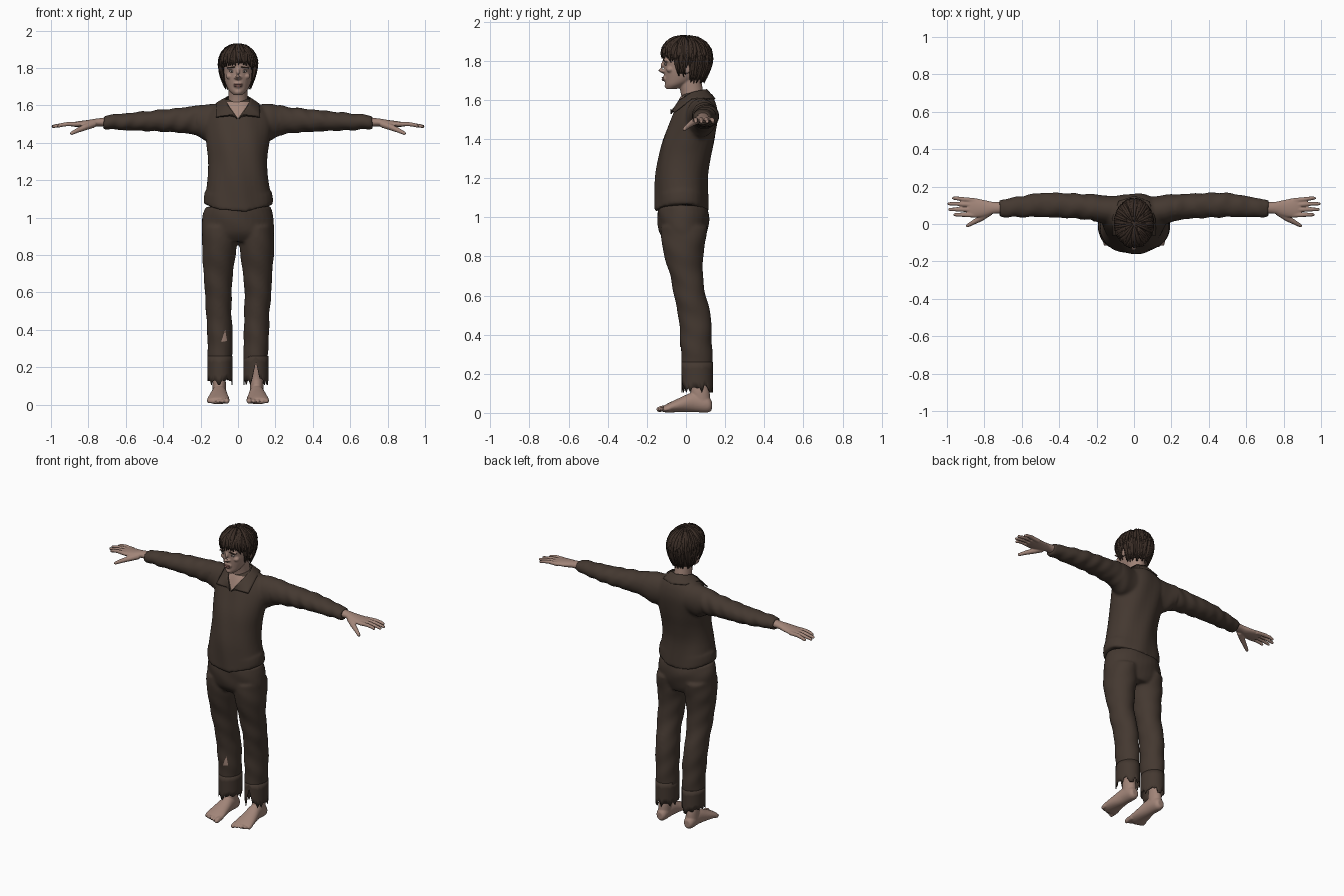
import bpy, bmesh, math, random
from mathutils import Vector, Matrix

random.seed(4)
cube = bpy.data.objects.get("Cube")
if cube:
    bpy.data.objects.remove(cube)


def material(name, colour):
    mat = bpy.data.materials.new(name)
    mat.use_nodes = True
    mat.diffuse_color = (*colour, 1)
    mat.node_tree.nodes["Principled BSDF"].inputs["Base Color"].default_value = (*colour, 1)
    return mat


CLOTH = material("dark brown cloth", (.058, .040, .030))
SKIN = material("skin", (.36, .235, .19))
HAIR = material("dark brown hair", (.042, .026, .019))
LIPS = material("lips", (.27, .13, .11))
WHITE = material("eye white", (.42, .37, .34))
IRIS = material("iris", (.03, .022, .018))


def skin_rings(bm, rows, caps=True):
    """Bridge a list of vertex rings with quads."""
    n = len(rows[0])
    for a, b in zip(rows, rows[1:]):
        for i in range(n):
            j = (i + 1) % n
            bm.faces.new((a[i], a[j], b[j], b[i]))
    if caps:
        bm.faces.new(rows[0])
        bm.faces.new(rows[-1])


def catmull(p, q, r, s, t):
    return [.5 * (2 * b + (c - a) * t + (2 * a - 5 * b + 4 * c - d) * t * t
                  + (3 * b - a - 3 * c + d) * t ** 3) for a, b, c, d in zip(p, q, r, s)]


def add_loft(bm, axis, rings, side=1, n=32, steps=4):
    """Rings are (position, low u, high u, low v, high v) along an axis."""
    last = len(rings) - 1
    smooth = [catmull(rings[max(k - 1, 0)], rings[k], rings[k + 1], rings[min(k + 2, last)], s / steps)
              for k in range(last) for s in range(steps)] + [rings[-1]]
    rows = []
    for pos, ul, uh, vl, vh in smooth:
        row = []
        for i in range(n):
            a = math.tau * i / n
            u = (ul + uh) / 2 + (uh - ul) / 2 * math.cos(a)
            v = (vl + vh) / 2 + (vh - vl) / 2 * math.sin(a)
            x, y, z = {"x": (pos, u, v), "y": (u, pos, v), "z": (u, v, pos)}[axis]
            row.append(bm.verts.new((x * side, y, z)))
        rows.append(row)
    skin_rings(bm, rows)


def add_tube(bm, points, radii, side=1, n=8):
    """Tapered round tube along a path."""
    pts = [Vector((p[0] * side, p[1], p[2])) for p in points]
    rows = []
    for k, (p, r) in enumerate(zip(pts, radii)):
        d = pts[min(k + 1, len(pts) - 1)] - pts[max(k - 1, 0)]
        rot = d.to_track_quat("Z", "Y")
        rows.append([bm.verts.new(p + rot @ Vector((r * math.cos(math.tau * i / n),
                                                    r * math.sin(math.tau * i / n), 0)))
                     for i in range(n)])
    skin_rings(bm, rows)


def add_ball(bm, centre, size, tilt=0):
    m = Matrix.Translation(centre) @ Matrix.Rotation(tilt, 4, "Y") @ Matrix.Diagonal((*size, 1))
    bmesh.ops.create_uvsphere(bm, u_segments=16, v_segments=10, radius=1, matrix=m)


def finish(name, bm, mat, voxel=0, relax=4, thick=0, smooth=True):
    """Turn a bmesh into an object, optionally fused into one skin."""
    bmesh.ops.recalc_face_normals(bm, faces=bm.faces)
    mesh = bpy.data.meshes.new(name)
    bm.to_mesh(mesh)
    bm.free()
    obj = bpy.data.objects.new(name, mesh)
    bpy.context.scene.collection.objects.link(obj)
    if voxel:
        fuse = obj.modifiers.new("fuse", "REMESH")
        fuse.mode, fuse.voxel_size = "VOXEL", voxel
        soften = obj.modifiers.new("soften", "SMOOTH")
        soften.factor, soften.iterations = .5, relax
    if thick:
        obj.modifiers.new("thickness", "SOLIDIFY").thickness = thick
    if voxel or thick:
        bpy.context.view_layer.update()
        baked = bpy.data.meshes.new_from_object(obj.evaluated_get(bpy.context.evaluated_depsgraph_get()))
        obj.modifiers.clear()
        obj.data = baked
    obj.data.materials.clear()
    obj.data.materials.append(mat)
    if smooth:
        obj.data.shade_smooth()
    return obj


def fold(obj, rule):
    """Push the cloth along its normals to make soft folds."""
    moves = [v.normal * rule(v.co) for v in obj.data.vertices]
    for v, move in zip(obj.data.vertices, moves):
        v.co += move
    obj.data.update()
    bpy.context.view_layer.update()


# Shirt: torso and sleeves fused, with a dipping hem
bm = bmesh.new()
add_loft(bm, "z", [(1.03, -.185, .185, -.162, .118), (1.07, -.185, .185, -.16, .115),
                   (1.2, -.162, .162, -.157, .11), (1.3, -.158, .158, -.142, .125),
                   (1.4, -.17, .17, -.118, .148), (1.5, -.18, .18, -.078, .163),
                   (1.56, -.16, .16, -.052, .158), (1.605, -.115, .115, -.03, .14),
                   (1.635, -.07, .07, -.01, .11)])
for v in bm.verts:
    if v.co.z < 1.12:
        v.co.z += .04 * (v.co.x / .18) ** 2
for side in (1, -1):
    add_loft(bm, "x", [(.06, .0, .145, 1.42, 1.605), (.16, .0, .155, 1.405, 1.607),
                       (.21, .015, .158, 1.435, 1.602), (.3, .028, .162, 1.452, 1.588),
                       (.48, .036, .168, 1.462, 1.57), (.6, .036, .15, 1.466, 1.558),
                       (.72, .036, .128, 1.474, 1.546)], side)
shirt = finish("shirt", bm, CLOTH, .009, 5)
fold(shirt, lambda c: .003 * math.sin(70 * abs(c.x) + 40 * c.z) * math.sin(25 * c.y + 9 * c.x)
     if abs(c.x) > .22 else .0025 * math.sin(45 * c.x + 12 * c.z))

# Trousers: hips and legs fused
bm = bmesh.new()
add_loft(bm, "z", [(.87, -.17, .17, -.1, .085), (.92, -.193, .193, -.135, .107),
                   (1, -.19, .19, -.147, .12), (1.06, -.172, .172, -.145, .108)])
LEG = [(.23, .03, .16, -.022, .136), (.4, .03, .166, -.03, .132), (.5, .034, .17, -.042, .126),
       (.6, .034, .178, -.06, .102), (.7, .026, .184, -.082, .086), (.8, .014, .19, -.11, .088),
       (.87, .004, .194, -.124, .1), (.95, .005, .188, -.13, .11)]
for side in (1, -1):
    add_loft(bm, "z", LEG, side)
trousers = finish("trousers", bm, CLOTH, .009, 4)
fold(trousers, lambda c: .0025 * math.sin(38 * c.z + 30 * c.x) * math.sin(22 * c.y + 14 * c.z))

# Ragged trouser cuffs
for side, name in ((1, "left_cuff"), (-1, "right_cuff")):
    bm = bmesh.new()
    n, rows = 40, [[] for _ in range(5)]
    for i in range(n):
        a = math.tau * i / n
        x, y = .096 + .067 * math.cos(a), .057 + .08 * math.sin(a)
        low = random.choice((.105, .125, .13, .14))
        front = abs(i - 30)
        if side > 0 and front < 3:
            low = .23 - .045 * front
        for k, row in enumerate(rows):
            row.append(bm.verts.new((x * side, y, .26 + (low - .26) * k / 4)))
    skin_rings(bm, rows, caps=False)
    finish(name, bm, CLOTH, thick=.004)


def plate(name, corners, target, mat):
    """Thin triangle laid on the front of a garment; corners are (x, z)."""
    a, b, c = (Vector(p) for p in corners)
    bm, rows, n = bmesh.new(), [], 8
    for i in range(n + 1):
        row = []
        for j in range(n + 1):
            p = a.lerp(b, j / n).lerp(c, i / n * .98)
            hit, spot, normal, _ = target.ray_cast((p.x, -1, p.y), (0, 1, 0))
            row.append(bm.verts.new(spot + normal * .003 if hit else (p.x, 0, p.y)))
        rows.append(row)
    for r, s in zip(rows, rows[1:]):
        for j in range(n):
            bm.faces.new((r[j], r[j + 1], s[j + 1], s[j]))
    return finish(name, bm, mat)


plate("neckline", ((-.06, 1.615), (.06, 1.615), (0, 1.53)), shirt, SKIN)
plate("knee_tear", ((-.09, .335), (-.06, .34), (-.07, .4)), trousers, SKIN)

# Folded collar, resting on the shirt
bm = bmesh.new()
INNER = [(0, .108, 1.655), (.05, .085, 1.652), (.068, .03, 1.638), (.052, -.035, 1.6), (.005, -.08, 1.53)]
OUTER = [(0, .15, 1.605), (.08, .12, 1.605), (.112, .03, 1.605), (.118, -.06, 1.54), (.03, -.08, 1.555)]
for side in (1, -1):
    rows = []
    for p, q in zip(INNER, OUTER):
        row = []
        for k in range(6):
            spot = Vector(p).lerp(Vector(q), k / 5)
            spot.x *= side
            _, near, normal, _ = shirt.closest_point_on_mesh(spot)
            if (spot - near).dot(normal) < .009:
                spot = near + normal * .009
            row.append(bm.verts.new(spot))
        rows.append(row)
    for r, s in zip(rows, rows[1:]):
        for k in range(5):
            bm.faces.new((r[k], r[k + 1], s[k + 1], s[k]))
bmesh.ops.remove_doubles(bm, verts=bm.verts, dist=.002)
finish("collar", bm, CLOTH, thick=.007)

# Head: skull, jaw, neck and face forms fused
bm = bmesh.new()
add_loft(bm, "z", [(1.655, -.022, .022, -.1, -.05), (1.675, -.045, .045, -.106, .0),
                   (1.7, -.06, .06, -.108, .05), (1.74, -.074, .074, -.112, .095),
                   (1.78, -.08, .08, -.114, .115), (1.83, -.083, .083, -.118, .118),
                   (1.88, -.068, .068, -.095, .1), (1.91, -.035, .035, -.05, .06)])
add_loft(bm, "z", [(1.56, -.07, .07, -.03, .11), (1.62, -.053, .053, -.024, .092), (1.72, -.052, .052, -.05, .075)])
add_tube(bm, [(0, -.11, 1.8), (0, -.122, 1.775), (0, -.131, 1.752), (0, -.115, 1.742)], [.008, .01, .013, .009])
add_ball(bm, (0, -.092, 1.672), (.022, .018, .016))
add_ball(bm, (0, -.105, 1.71), (.026, .014, .018))
for side in (1, -1):
    add_ball(bm, (side * .013, -.116, 1.747), (.009, .01, .007))
    add_ball(bm, (side * .035, -.1, 1.802), (.026, .016, .008), side * .15)
    add_ball(bm, (side * .045, -.082, 1.755), (.02, .018, .016))
    add_ball(bm, (side * .084, .005, 1.765), (.01, .02, .032))
head = finish("head", bm, SKIN, .0045, 3)


def on_face(x, z, lift):
    _, spot, _, _ = head.ray_cast((x, -1, z), (0, 1, 0))
    return spot - Vector((0, lift, 0))


for mat, name, x, z, size, tilt in ((WHITE, "eye", .033, 1.782, (.014, .005, .0065), 0),
                                    (IRIS, "iris", .033, 1.782, (.006, .0065, .006), 0),
                                    (HAIR, "eyebrow", .035, 1.803, (.021, .005, .004), .12)):
    for side, word in ((1, "left_"), (-1, "right_")):
        bm = bmesh.new()
        add_ball(bm, on_face(side * x, z, 0), size, side * tilt)
        finish(word + name, bm, mat)
for name, z, size in (("upper_lip", 1.713, (.025, .006, .005)), ("lower_lip", 1.703, (.021, .007, .006))):
    bm = bmesh.new()
    add_ball(bm, on_face(0, z, 0), size)
    finish(name, bm, LIPS)


# Hair: cap with a face opening, covered in tapered locks
def hair_point(az, t, lift=1):
    """t runs from the crown at 0, past the widest line at 1, to the nape at 2."""
    if t < 1:
        r, z = math.sin(t * math.pi / 2), 1.82 + .108 * lift * math.cos(t * math.pi / 2)
    else:
        r, z = 1 - .27 * (t - 1) ** 1.6, 1.82 - .13 * (t - 1)
    return Vector((.097 * lift * r * math.sin(az), .002 - .126 * lift * r * math.cos(az), z))


def hair_end(az):
    turn = abs(math.degrees(math.remainder(az, math.tau)))
    return 1 if turn < 40 else 1.15 if turn < 62 else 1.7 if turn < 84 else 1.45 if turn < 100 else 1.95


bm = bmesh.new()
n = 64
rows = [[bm.verts.new(hair_point(math.tau * i / n, .03 + (hair_end(math.tau * i / n) - .08) * k / 14))
         for i in range(n)] for k in range(15)]
skin_rings(bm, rows, caps=False)
bm.faces.new(rows[0])
finish("hair_cap", bm, HAIR, thick=.008)

bm = bmesh.new()
for i in range(90):
    az = math.tau * (i + random.random()) / 90
    end = hair_end(az) + random.uniform(-.08, .1)
    start, swirl = random.uniform(.05, .6), random.uniform(-.18, .18)
    ts = [k / 8 for k in range(9)]
    path = [hair_point(az + swirl * t * t, start + (end - start) * t, 1 + .03 * math.sin(math.pi * t)) for t in ts]
    add_tube(bm, path, [.0015 + .0085 * math.sin(math.pi * (.12 + .86 * t)) for t in ts], n=6)
finish("hair_locks", bm, HAIR)

# Hands: palm, fingers and thumb
FINGERS = [(.048, .05, .965), (.076, .078, .993), (.102, .108, .997), (.126, .138, .972)]
for side, name in ((1, "left_hand"), (-1, "right_hand")):
    bm = bmesh.new()
    add_loft(bm, "x", [(.68, .055, .118, 1.484, 1.538), (.75, .055, .118, 1.488, 1.53),
                       (.8, .04, .128, 1.483, 1.522), (.86, .034, .139, 1.484, 1.514),
                       (.89, .04, .134, 1.488, 1.508)], side)
    for base, tip, reach in FINGERS:
        add_tube(bm, [(.85, base, 1.498), (.91, (base + tip) / 2, 1.5), (.95, tip, 1.494),
                      (reach - .006, tip, 1.487), (reach, tip, 1.486)], [.013, .012, .0105, .009, .005], side)
    add_tube(bm, [(.77, .065, 1.5), (.82, .03, 1.482), (.86, .008, 1.465), (.89, -.009, 1.45),
                  (.897, -.013, 1.447)], [.02, .017, .013, .01, .005], side)
    finish(name, bm, SKIN, .0045, 2)

# Feet: ankle, sole and toes
for side, name in ((1, "left_foot"), (-1, "right_foot")):
    bm = bmesh.new()
    add_loft(bm, "z", [(.04, .065, .135, .04, .125), (.1, .064, .136, .025, .122),
                       (.15, .066, .134, .03, .115), (.27, .058, .142, .015, .12)], side)
    add_loft(bm, "y", [(.132, .08, .12, .015, .06), (.11, .066, .134, .002, .085), (.04, .06, .14, .004, .105),
                       (-.03, .052, .155, .004, .078), (-.09, .045, .165, .002, .05),
                       (-.115, .05, .16, .004, .036)], side)
    for k in range(5):
        x, tip = .06 + .0235 * k, -.142 + .009 * k
        r = .016 if k == 0 else .0125
        add_tube(bm, [(x, -.085, .024), (x, tip + .02, .022), (x, tip, .017), (x, tip - .008, .015)],
                 [r, r, r * .85, r * .4], side)
    finish(name, bm, SKIN, .005, 2)
